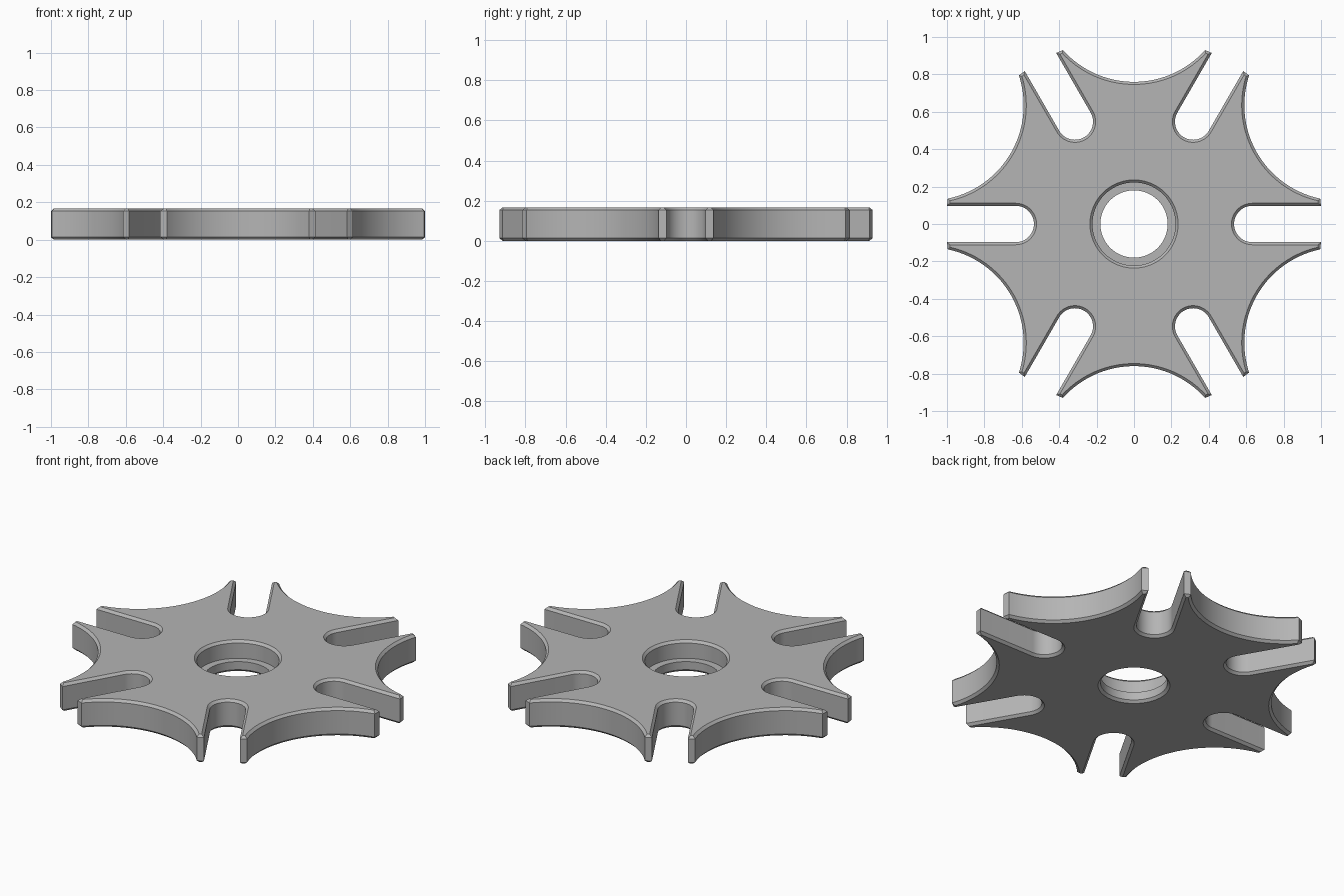
import bpy, bmesh
from math import sin, cos, pi, radians, sqrt, acos, atan2

if "Cube" in bpy.data.objects:
    bpy.data.objects.remove(bpy.data.objects["Cube"], do_unlink=True)

ARMS = 6
HEIGHT = 0.167
CHAMFER = 0.014
TIP_RADIUS = 1.0047
SLOT_HALF, SLOT_CENTRE = 0.097, 0.632
SCALLOP_RADIUS, SCALLOP_CENTRE = 0.51, 1.27
STEP = 2 * pi / ARMS


def arc(cx, cy, r, start, end, n):
    return [(cx + r * cos(start + (end - start) * i / n),
             cy + r * sin(start + (end - start) * i / n)) for i in range(n + 1)]


def outline(inset):
    """Closed wheel outline, moved inward by inset."""
    tip, slot, scallop = TIP_RADIUS - inset, SLOT_HALF + inset, SCALLOP_RADIUS + inset
    reach = sqrt(tip ** 2 - slot ** 2)
    # Half angle of the scallop as seen from its own centre
    spread = acos((SCALLOP_CENTRE ** 2 + scallop ** 2 - tip ** 2)
                  / (2 * SCALLOP_CENTRE * scallop))
    mid = STEP / 2
    sector = [(reach, -slot)]
    sector += arc(SLOT_CENTRE, 0, slot, -pi / 2, -3 * pi / 2, 24)
    sector += [(reach, slot)]
    sector += arc(SCALLOP_CENTRE * cos(mid), SCALLOP_CENTRE * sin(mid), scallop,
                  mid + pi + spread, mid + pi - spread, 36)
    points = []
    for k in range(ARMS):
        c, s = cos(k * STEP), sin(k * STEP)
        points += [(x * c - y * s, x * s + y * c) for x, y in sector]
    return points


def add_loop(bm, points, z):
    return [bm.verts.new((x, y, z)) for x, y in points]


def skin(bm, loops):
    for a, b in zip(loops, loops[1:]):
        n = len(a)
        for i in range(n):
            j = (i + 1) % n
            bm.faces.new((a[i], a[j], b[j], b[i]))


def cap(bm, *loops):
    edges = [bm.edges.get((l[i - 1], l[i])) for l in loops for i in range(len(l))]
    bm.faces.ensure_lookup_table()
    bmesh.ops.triangle_fill(bm, edges=edges, use_beauty=True)


bm = bmesh.new()

# Outer wall with chamfered top and bottom edges
rim = [add_loop(bm, outline(inset), z) for inset, z in
       ((CHAMFER, 0), (0, CHAMFER), (0, HEIGHT - CHAMFER), (CHAMFER, HEIGHT))]
skin(bm, rim)

# Stepped centre bore: chamfer, narrow lip, ledge, wide seat, chamfer
bore_profile = ((0.194, 0), (0.18, CHAMFER), (0.18, 0.062), (0.222, 0.062),
                (0.222, HEIGHT - CHAMFER), (0.236, HEIGHT))
bore = [add_loop(bm, arc(0, 0, r, 0, 2 * pi, 72)[:-1], z) for r, z in bore_profile]
skin(bm, bore)

# Flat top and bottom faces
cap(bm, rim[0], bore[0])
cap(bm, rim[-1], bore[-1])
bmesh.ops.recalc_face_normals(bm, faces=bm.faces[:])

mesh = bpy.data.meshes.new("slotted_wheel")
bm.to_mesh(mesh)
bm.free()
wheel = bpy.data.objects.new("slotted_wheel", mesh)
bpy.context.collection.objects.link(wheel)

# Plain grey material
grey = bpy.data.materials.new("grey")
grey.use_nodes = True
colour = (0.46, 0.46, 0.46, 1)
grey.diffuse_color = colour
grey.node_tree.nodes["Principled BSDF"].inputs["Base Color"].default_value = colour
mesh.materials.append(grey)

# Smooth curved walls, crisp chamfers
bpy.ops.object.select_all(action="DESELECT")
wheel.select_set(True)
bpy.context.view_layer.objects.active = wheel
bpy.ops.object.shade_smooth_by_angle(angle=radians(25))
